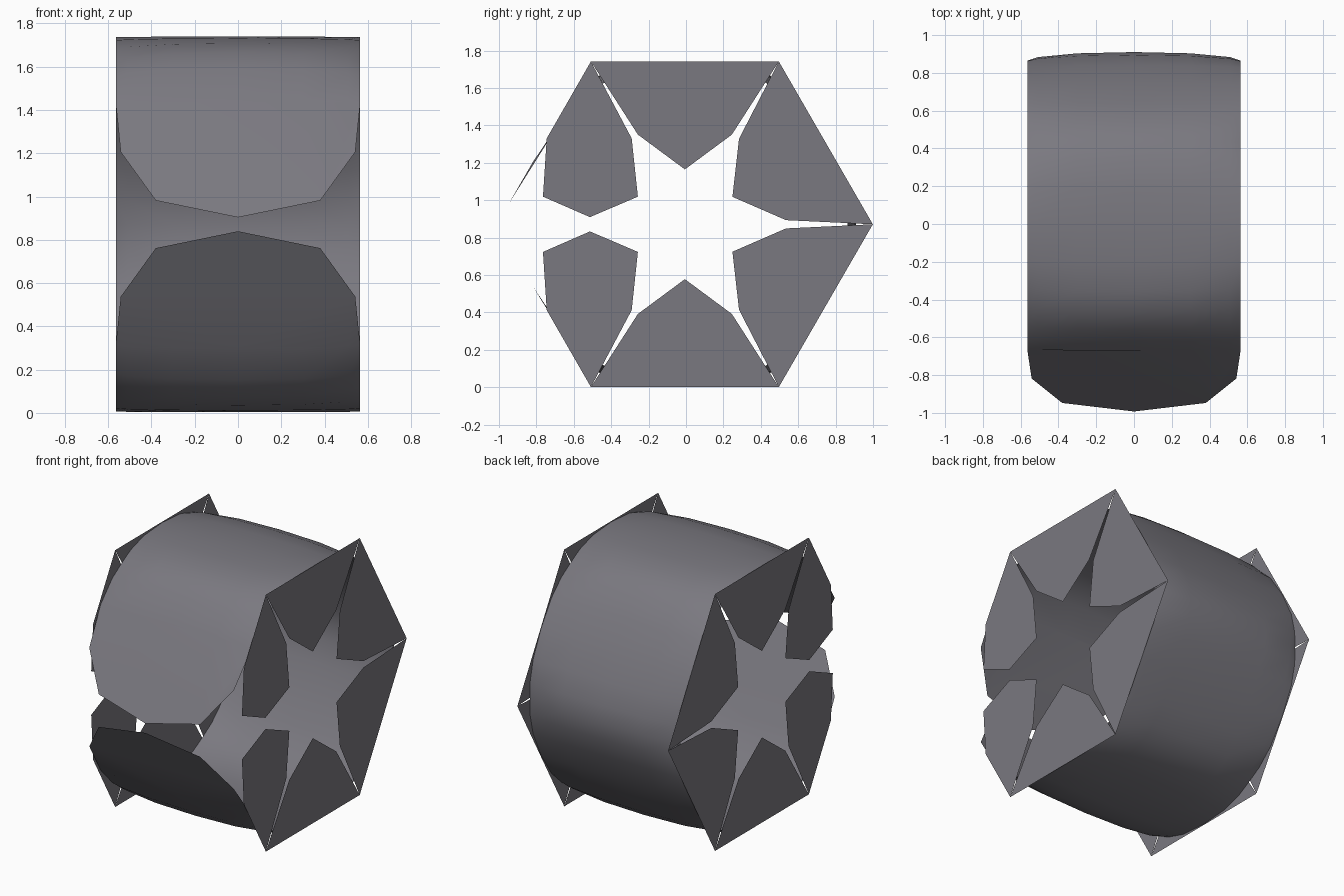
import bpy, math

if "Cube" in bpy.data.objects:
    bpy.data.objects.remove(bpy.data.objects["Cube"])

R, X = 1.005, 0.565           # hexagon corner radius, half width
CY, CZ = -0.006, 0.8715       # axis of the hexagon
A60 = math.radians(60)

# dark grey, faintly violet
dark = bpy.data.materials.new("dark_grey")
dark.diffuse_color = (.195, .19, .215, 1)
dark.use_nodes = True
dark.node_tree.nodes["Principled BSDF"].inputs["Base Color"].default_value = dark.diffuse_color


def make(name, verts, faces):
    me = bpy.data.meshes.new(name)
    me.from_pydata(verts, [], faces)
    me.update()
    me.materials.append(dark)
    ob = bpy.data.objects.new(name, me)
    bpy.context.collection.objects.link(ob)
    return ob


def corner(k):
    # corner 0 is the open front seam, counted over the top to the back
    a = math.pi - k * A60
    return (R * math.cos(a), R * math.sin(a))


def mix(p, q, t):
    return (p[0] + (q[0] - p[0]) * t, p[1] + (q[1] - p[1]) * t)


def profile(bulge):
    # softened hexagon section: each corner becomes three control points
    ctrl = [corner(0)]
    for k in range(1, 6):
        c = corner(k)
        ctrl += [mix(c, corner(k - 1), .25), (c[0] * bulge, c[1] * bulge),
                 mix(c, corner(k + 1), .25)]
    ctrl.append(corner(6))
    pts = []
    for i in range(1, len(ctrl) - 1):
        a, b, c = ctrl[i - 1:i + 2]
        pts.append(tuple((a[j] + 4 * b[j] + c[j]) / 6 for j in (0, 1)))
        if i < len(ctrl) - 2:
            d = ctrl[i + 2]
            pts.append(tuple((a[j] + 23 * b[j] + 23 * c[j] + d[j]) / 48 for j in (0, 1)))
    return pts


# wrapped shell, pinched a little at its corners towards both ends
rings = [(-X, .862), (-.51, .89), (-.3, .92), (0, .93),
         (.3, .92), (.51, .89), (X, .862)]
verts, faces = [], []
for x, b in rings:
    verts += [(x, y + CY, z + CZ) for y, z in profile(b)]
n = len(verts) // len(rings)
for r in range(len(rings) - 1):
    for i in range(n - 1):
        a = r * n + i
        faces.append((a, a + n, a + n + 1, a + 1))

# rounded front tongues, upper and lower
for col, k in ((0, 1), (n - 1, 5)):
    start = len(verts)
    for x, d in ((.542, .334), (.38, .11), (0, .032), (-.38, .11), (-.542, .334)):
        y, z = mix(corner(0), corner(k), d / .87)
        verts.append((x, y + CY, z + CZ))
    loop = [r * n + col for r in range(len(rings))] + list(range(start, start + 5))
    faces.append(loop if k == 5 else loop[::-1])
shell = make("wrapped_shell", verts, faces)
for p in shell.data.polygons:
    p.use_smooth = True

# end flaps: four pointed ones at the back, two rounded at the front seam
back = [(-.5, .866), (0, .866), (.5, .866), (.25, .477), (0, .292), (-.25, .477)]
front = [(-.5, .866), (-.735, .457), (-.755, .147), (-.505, .038),
         (-.25, .147), (-.283, .457)]
for side, label in ((1, "right"), (-1, "left")):
    verts, faces = [], []

    def add(pts):
        s = len(verts)
        verts.extend((side * X, y * R + CY, z * R + CZ) for y, z in pts)
        faces.append(list(range(s, s + len(pts))))

    for k in range(4):
        a = -k * A60
        c, s = math.cos(a), math.sin(a)
        pts = [(c * y - s * z, s * y + c * z) for y, z in back]
        add(pts[::-1] if side > 0 else pts)
    for m in (1, -1):
        pts = [(y, m * z) for y, z in front]
        add(pts if m != side else pts[::-1])
    make(label + "_end_flaps", verts, faces)
